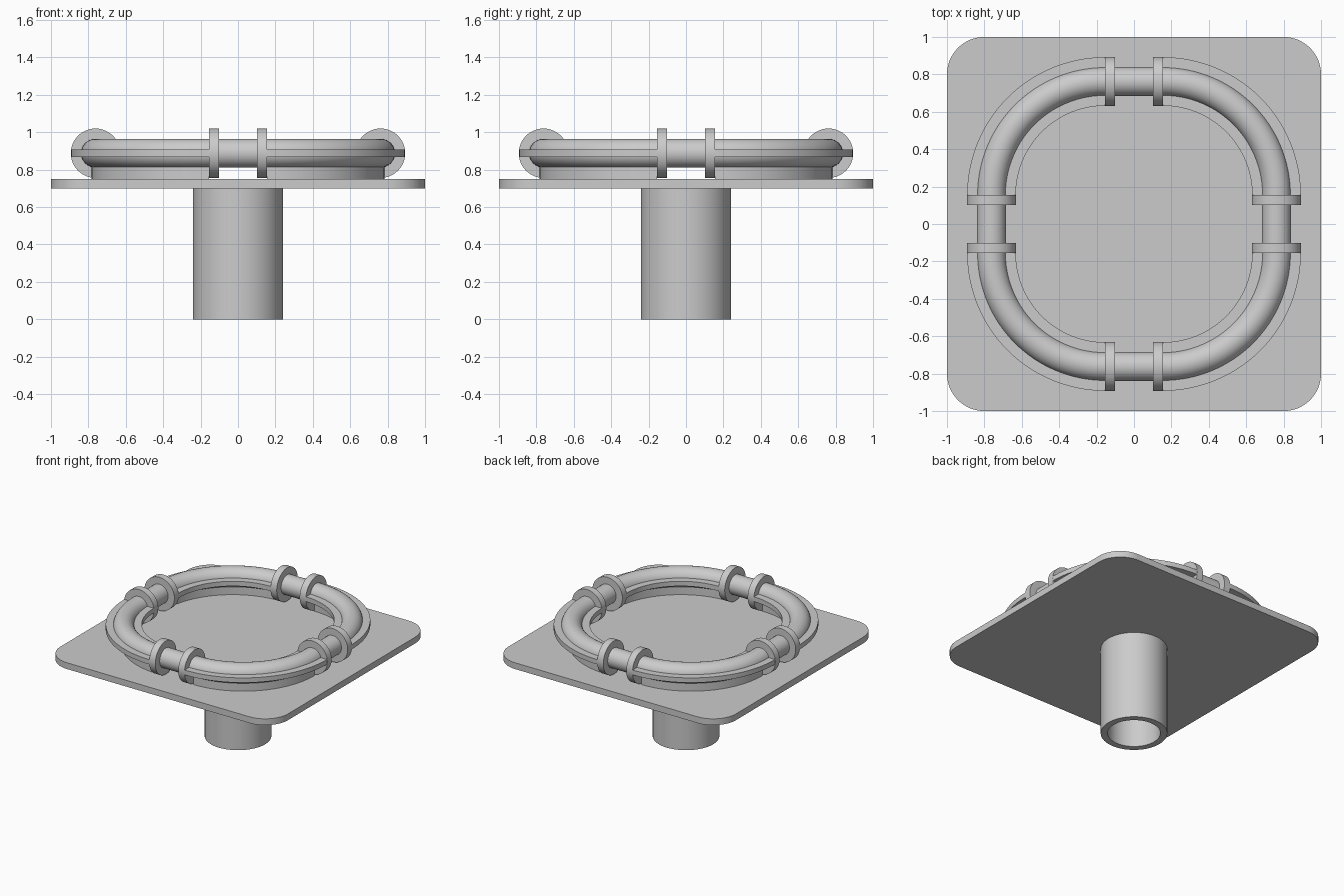
import bpy, bmesh
from math import pi, cos, sin, radians
from mathutils import Vector, Matrix

if "Cube" in bpy.data.objects:
    bpy.data.objects.remove(bpy.data.objects["Cube"], do_unlink=True)

GREY = (0.6, 0.6, 0.6, 1)
grey = bpy.data.materials.new("light_grey")
grey.use_nodes = True
grey.diffuse_color = GREY
grey.node_tree.nodes["Principled BSDF"].inputs["Base Color"].default_value = GREY

BEND = 0.155       # where the elbows start
TRACK = 0.762      # distance of the pipe centre line from the middle
PIPE_Z = 0.888
PIPE_R = 0.077
FLANGE_R = 0.132
PLATE_BOTTOM, PLATE_TOP = 0.70, 0.75


def finish(bm, name):
    bmesh.ops.recalc_face_normals(bm, faces=bm.faces)
    mesh = bpy.data.meshes.new(name)
    bm.to_mesh(mesh)
    bm.free()
    obj = bpy.data.objects.new(name, mesh)
    obj.data.materials.append(grey)
    bpy.context.collection.objects.link(obj)
    bpy.ops.object.select_all(action='DESELECT')
    bpy.context.view_layer.objects.active = obj
    obj.select_set(True)
    bpy.ops.object.shade_smooth_by_angle(angle=radians(35))
    return obj


def circle(radius, count=40):
    return [(radius * cos(2 * pi * i / count), radius * sin(2 * pi * i / count))
            for i in range(count)]


def spin_profile(name, points, centre, angle, steps, cap):
    """Turn a closed (x, z) profile about a vertical axis."""
    bm = bmesh.new()
    verts = [bm.verts.new((x, centre[1], z)) for x, z in points]
    edges = [bm.edges.new((a, b)) for a, b in zip(verts, verts[1:] + verts[:1])]
    bmesh.ops.spin(bm, geom=verts + edges, cent=centre, axis=(0, 0, 1),
                   angle=angle, steps=steps)
    if cap:
        bmesh.ops.holes_fill(bm, edges=[e for e in bm.edges if e.is_boundary], sides=0)
    else:
        bmesh.ops.remove_doubles(bm, verts=bm.verts, dist=0.0001)
    return finish(bm, name)


def rod(name, radius, length, x):
    """Cylinder lying along x on the front run of the pipe."""
    bm = bmesh.new()
    place = Matrix.Translation((x, -TRACK, PIPE_Z)) @ Matrix.Rotation(pi / 2, 4, 'Y')
    bmesh.ops.create_cone(bm, cap_ends=True, segments=48, radius1=radius,
                          radius2=radius, depth=length, matrix=place)
    return finish(bm, name)


def box_profile(half_width, low, high):
    return [(TRACK - half_width, low), (TRACK + half_width, low),
            (TRACK + half_width, high), (TRACK - half_width, high)]


# Square base plate with rounded corners
bm = bmesh.new()
outline = []
for corner in range(4):
    mid = Vector((0.8, 0.8, PLATE_BOTTOM))
    for step in range(17):
        a = pi / 2 * step / 16
        p = mid + Vector((0.2 * cos(a), 0.2 * sin(a), 0))
        outline.append(bm.verts.new(Matrix.Rotation(corner * pi / 2, 3, 'Z') @ p))
face = bm.faces.new(outline)
top = bmesh.ops.extrude_face_region(bm, geom=[face], use_keep_orig=True)
bmesh.ops.translate(bm, vec=(0, 0, PLATE_TOP - PLATE_BOTTOM),
                    verts=[g for g in top["geom"] if isinstance(g, bmesh.types.BMVert)])
finish(bm, "base_plate")

# Hollow stem under the plate
spin_profile("stem_tube", [(0.19, 0), (0.24, 0), (0.24, PLATE_BOTTOM), (0.19, PLATE_BOTTOM)],
             (0, 0, 0), 2 * pi, 64, False)

# Pipe loop: one elbow and one straight run per quarter
pipe_profile = [(TRACK + u, PIPE_Z + v) for u, v in circle(PIPE_R)]
elbow_parts = {
    "elbow_pipe": pipe_profile,
    "elbow_fin": box_profile(FLANGE_R - 0.002, PIPE_Z - 0.019, PIPE_Z + 0.019),
    "elbow_foot": box_profile(0.02, PLATE_TOP, PIPE_Z - 0.04),
}
for quarter in range(4):
    turn = Matrix.Rotation(quarter * pi / 2, 4, 'Z')
    parts = [spin_profile(f"{name}_{quarter + 1}", profile, (BEND, BEND, 0), pi / 2, 32, True)
             for name, profile in elbow_parts.items()]
    parts.append(rod(f"straight_pipe_{quarter + 1}", PIPE_R, 2 * BEND, 0))
    for side, x in (("a", -0.128), ("b", 0.128)):
        parts.append(rod(f"flange_{quarter + 1}_{side}", FLANGE_R, 0.054, x))
    for part in parts:
        part.data.transform(turn)
